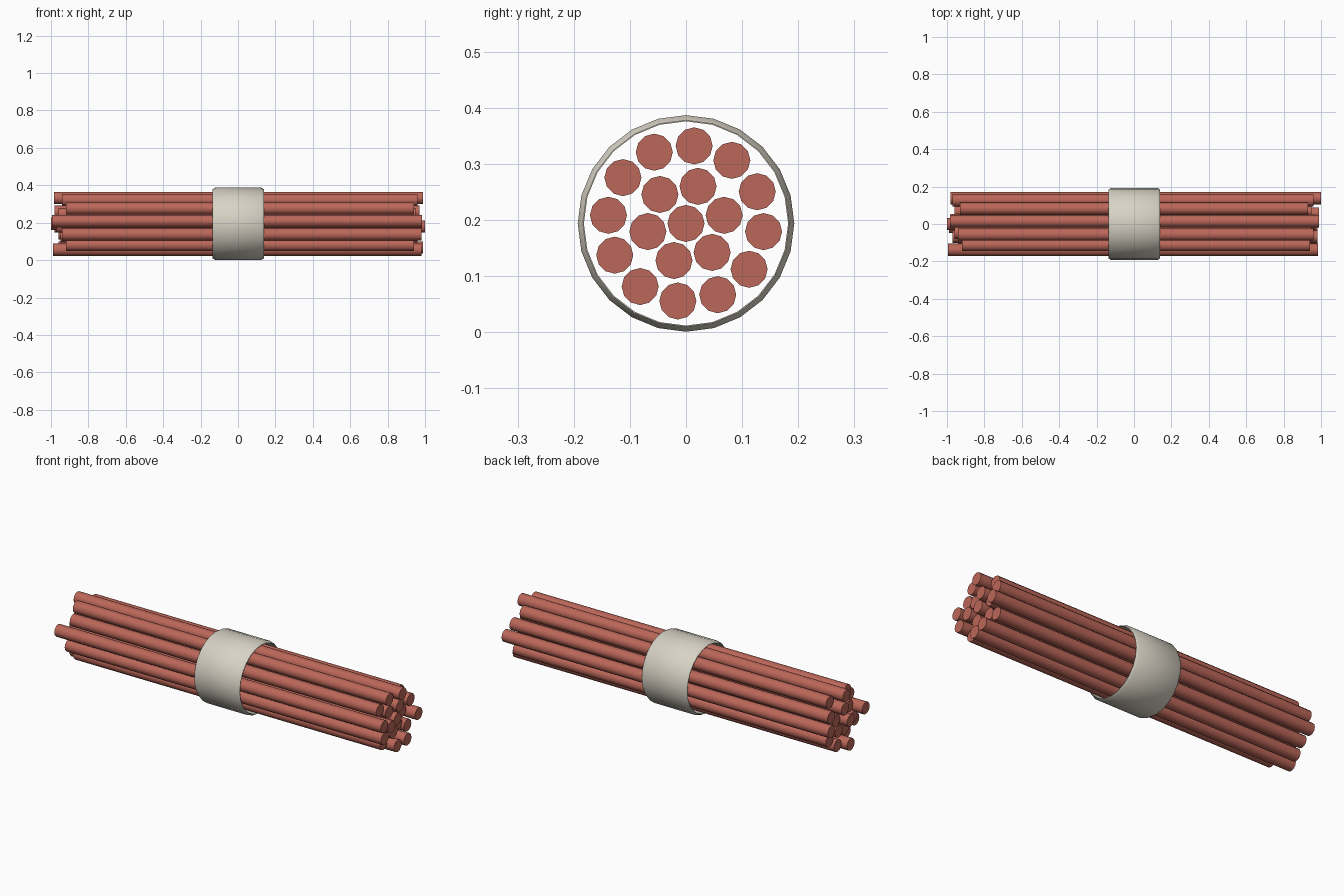
import bpy
import bmesh
from math import cos, sin, pi, radians

cube = bpy.data.objects.get("Cube")
if cube:
    bpy.data.objects.remove(cube, do_unlink=True)

AXIS_Z = 0.194
STICK_R = 0.033


def make_material(name, rgb):
    mat = bpy.data.materials.new(name)
    mat.use_nodes = True
    mat.diffuse_color = (*rgb, 1)
    bsdf = next(n for n in mat.node_tree.nodes if n.type == "BSDF_PRINCIPLED")
    bsdf.inputs["Base Color"].default_value = (*rgb, 1)
    bsdf.inputs["Roughness"].default_value = 0.8
    return mat


def lathe_x(name, profile, sides, mat, y=0, z=AXIS_Z, closed=False):
    """Turn (x, radius) points about an axis along x; cap the ends unless closed."""
    bm = bmesh.new()
    rings = [[bm.verts.new((x, y + r * cos(2 * pi * i / sides), z + r * sin(2 * pi * i / sides)))
              for i in range(sides)] for x, r in profile]
    pairs = list(zip(rings, rings[1:]))
    if closed:
        pairs.append((rings[-1], rings[0]))
    else:
        bm.faces.new(rings[0])
        bm.faces.new(rings[-1])
    for a, b in pairs:
        for i in range(sides):
            j = (i + 1) % sides
            bm.faces.new((a[i], a[j], b[j], b[i]))
    bmesh.ops.recalc_face_normals(bm, faces=bm.faces[:])
    mesh = bpy.data.meshes.new(name)
    bm.to_mesh(mesh)
    bm.free()
    mesh.materials.append(mat)
    obj = bpy.data.objects.new(name, mesh)
    bpy.context.collection.objects.link(obj)
    bpy.ops.object.select_all(action="DESELECT")
    obj.select_set(True)
    bpy.context.view_layer.objects.active = obj
    bpy.ops.object.shade_smooth_by_angle(angle=radians(40))
    return obj


red = make_material("brick red", (0.5, 0.135, 0.1))
cream = make_material("warm off white", (0.69, 0.65, 0.56))

# Uneven stick ends (left end, right end), counter-clockwise in each ring
center_ends = [(-1.0, 0.97)]
inner_ends = [(-0.96, 0.95), (-0.98, 0.97), (-0.96, 0.95),
              (-0.97, 0.98), (-0.95, 0.96), (-0.96, 0.94)]
outer_ends = [(-0.98, 1.0), (-0.97, 0.96), (-0.93, 0.93), (-0.985, 0.99),
              (-0.94, 0.96), (-0.92, 0.94), (-0.995, 0.985), (-0.94, 0.98),
              (-0.92, 0.94), (-0.99, 0.98), (-0.96, 0.99), (-0.95, 0.95)]

# Bundle of sticks: one core, two rings around it
for ring, radius, start, ends in (("center", 0, 0, center_ends),
                                  ("inner", 0.0695, 12, inner_ends),
                                  ("outer", 0.139, -6, outer_ends)):
    for i, (x0, x1) in enumerate(ends):
        a = radians(start) + 2 * pi * i / len(ends)
        lathe_x(f"{ring}_stick_{i + 1}", [(x0, STICK_R), (x1, STICK_R)], 12, red,
                radius * cos(a), AXIS_Z + radius * sin(a))

# Wrapping band with chamfered rims
lathe_x("band", [(-0.137, 0.184), (-0.122, 0.193), (0.125, 0.193), (0.14, 0.184),
                 (0.14, 0.182), (-0.137, 0.182)], 24, cream, closed=True)
